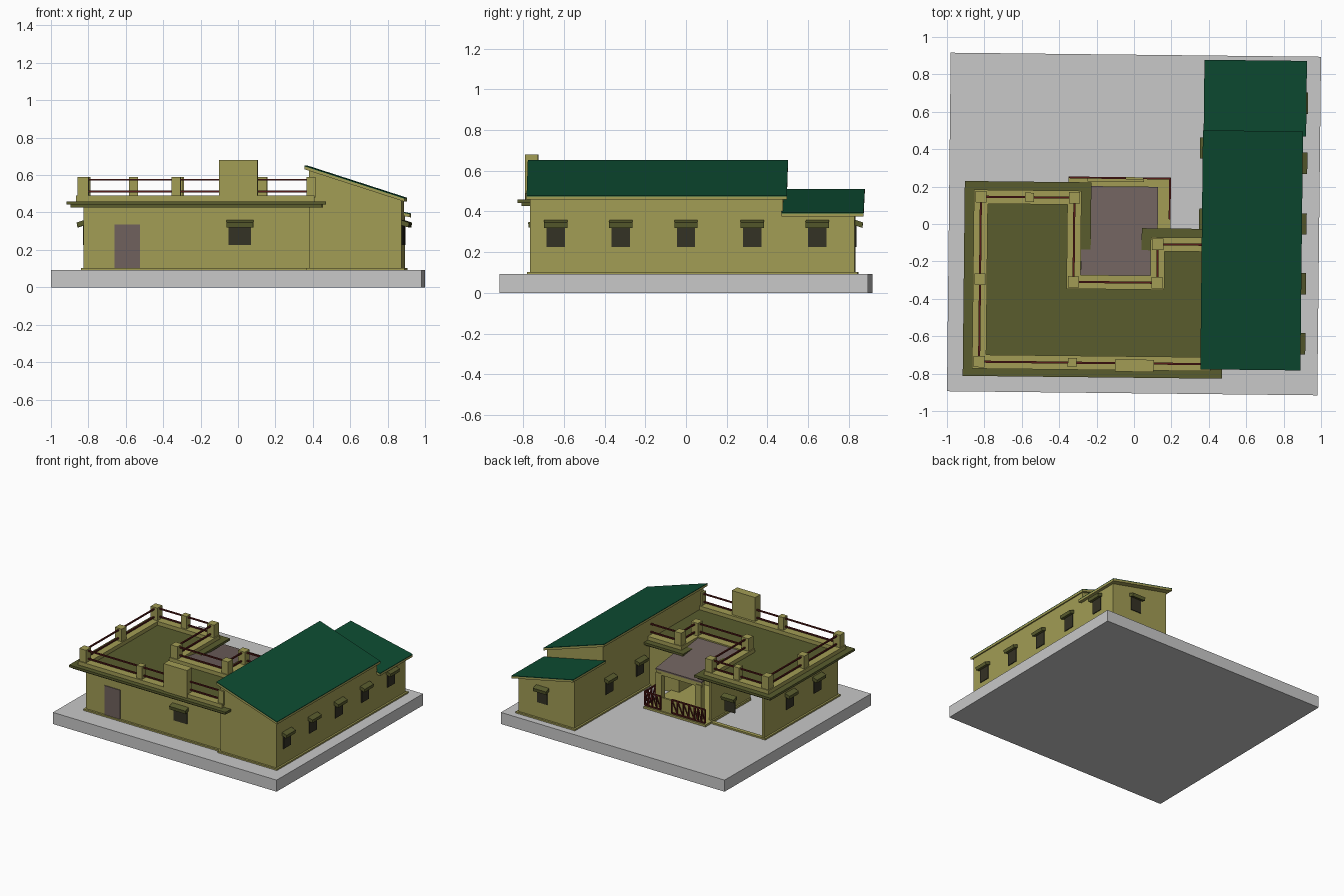
import bpy, bmesh, math
from mathutils import Matrix, Vector

if "Cube" in bpy.data.objects:
    bpy.data.objects.remove(bpy.data.objects["Cube"])

# the whole model is turned very slightly on the plot
TURN = Matrix.Rotation(-0.011, 4, 'Z')

def material(name, rgb):
    m = bpy.data.materials.new(name)
    m.diffuse_color = (*rgb, 1)
    m.use_nodes = True
    m.node_tree.nodes["Principled BSDF"].inputs["Base Color"].default_value = m.diffuse_color
    return m

TAN = material("tan_wall", (0.36, 0.335, 0.09))
OLIVE = material("dark_olive", (0.1, 0.107, 0.027))
GREEN = material("green_roof", (0.004, 0.072, 0.032))
GREY = material("grey_ground", (0.58, 0.58, 0.58))
BROWN = material("brown_grey", (0.16, 0.12, 0.11))
DARK = material("window_dark", (0.034, 0.032, 0.018))
RED = material("dark_red_rail", (0.1, 0.012, 0.01))

def finish(name, bm, mat, m=Matrix()):
    bmesh.ops.recalc_face_normals(bm, faces=bm.faces)
    bm.transform(TURN @ m)
    me = bpy.data.meshes.new(name)
    bm.to_mesh(me)
    bm.free()
    me.materials.append(mat)
    o = bpy.data.objects.new(name, me)
    bpy.context.collection.objects.link(o)
    return o

def prism(name, pts, axis, a, b, mat, m=Matrix()):
    """Extrude a 2D outline along an axis: z takes (x,y), y takes (x,z), x takes (y,z)."""
    place = {'z': lambda p, t: (p[0], p[1], t),
             'y': lambda p, t: (p[0], t, p[1]),
             'x': lambda p, t: (t, p[0], p[1])}[axis]
    bm = bmesh.new()
    f = bm.faces.new([bm.verts.new(place(p, a)) for p in pts])
    r = bmesh.ops.extrude_face_region(bm, geom=[f])
    d = Vector(place((0, 0), b - a))
    bmesh.ops.translate(bm, verts=[v for v in r['geom'] if isinstance(v, bmesh.types.BMVert)], vec=d)
    return finish(name, bm, mat, m)

def box(name, x0, x1, y0, y1, z0, z1, mat, m=Matrix()):
    return prism(name, [(x0, y0), (x1, y0), (x1, y1), (x0, y1)], 'z', z0, z1, mat, m)

def run(name, path, width, z0, z1, mat):
    """Boxes following an axis-aligned path."""
    h = width / 2
    for (ax, ay), (bx, by) in zip(path, path[1:]):
        box(name, min(ax, bx) - h, max(ax, bx) + h, min(ay, by) - h, max(ay, by) + h, z0, z1, mat)

def bar(name, p, q, t, mat):
    """Square bar between two points."""
    p, q = Vector(p), Vector(q)
    d = q - p
    m = Matrix.Translation(p) @ d.to_track_quat('Z', 'Y').to_matrix().to_4x4()
    box(name, -t / 2, t / 2, -t / 2, t / 2, 0, d.length, mat, m)

def window(x, y, deg, w=0.09):
    """Dark pane with a sloped hood; deg turns it from facing -y."""
    m = Matrix.Translation((x, y, 0)) @ Matrix.Rotation(math.radians(deg), 4, 'Z')
    box("window_pane", -w / 2, w / 2, -0.006, 0.002, 0.225, 0.34, DARK, m)
    hw = w / 2 + 0.012
    prism("window_hood", [(0.002, 0.36), (-0.04, 0.346), (-0.036, 0.32), (0.002, 0.332)],
          'x', -hw, hw, OLIVE, m)

# ground slab
box("ground_slab", -0.99, 0.99, -0.905, 0.905, 0, 0.092, GREY)

# long wing and lower annex, with single-pitch roofs
WL, WR = 0.388, 0.883
def wing(name, y0, y1, zl, zr, rx0, rx1, ry0, ry1):
    prism(name + "_walls", [(WL, 0.09), (WR, 0.09), (WR, zr), (WL, zl)], 'y', y0, y1, TAN)
    s = (zr - zl) / (WR - WL)
    a, b = zl + s * (rx0 - WL), zl + s * (rx1 - WL)
    prism(name + "_roof_board", [(rx0, a - 0.002), (rx1, b - 0.002), (rx1, b + 0.014), (rx0, a + 0.014)],
          'y', ry0, ry1, TAN)
    prism(name + "_roof_sheet", [(rx0, a + 0.014), (rx1, b + 0.014), (rx1, b + 0.019), (rx0, a + 0.019)],
          'y', ry0, ry1, GREEN)
    box(name + "_plinth", WL - 0.015, WR + 0.015, y0 - 0.015, y1 + 0.015, 0.09, 0.104, TAN)

wing("wing", -0.757, 0.485, 0.625, 0.465, 0.363, 0.898, -0.773, 0.505)
wing("annex", 0.48, 0.837, 0.488, 0.383, 0.367, 0.915, 0.478, 0.882)

for wy in (-0.63, -0.31, 0.01, 0.335):
    window(WR, wy, 90)
window(WR, 0.655, 90)
for wy in (0.03, 0.41):
    window(WL, wy, -90)
window(0.67, 0.837, 180)

# hollow flat-roofed house; its back end is open
walls = [(-0.807, 0.165), (-0.807, -0.725), (0.39, -0.725)]
run("house_wall", walls, 0.02, 0.09, 0.43, TAN)
run("courtyard_wall", [(-0.33, 0.155), (-0.33, -0.315), (0.135, -0.315), (0.135, -0.1), (0.39, -0.1)],
    0.02, 0.09, 0.43, TAN)
run("house_plinth", [(-0.815, 0.165), (-0.815, -0.733), (0.39, -0.733)], 0.034, 0.09, 0.104, TAN)
box("back_sill", -0.83, -0.32, 0.15, 0.18, 0.09, 0.104, TAN)

# flat roof slab in two steps
def slab(name, i, z0, z1):
    prism(name, [(-0.907 + i, -0.822 + i), (0.479 - i, -0.822 + i), (0.479 - i, -0.022 - i),
                 (0.042 + i, -0.022 - i), (0.042 + i, -0.225 - i), (-0.23 - i, -0.225 - i),
                 (-0.23 - i, 0.22 - i), (-0.907 + i, 0.22 - i)], 'z', z0, z1, OLIVE)
slab("roof_slab", 0, 0.442, 0.46)
slab("roof_slab_lower", 0.02, 0.428, 0.442)

# parapet, posts and two-bar railing
path = [(0.38, -0.745), (-0.82, -0.745), (-0.82, 0.137), (-0.32, 0.137),
        (-0.32, -0.313), (0.128, -0.313), (0.128, -0.107), (0.39, -0.107)]
run("parapet", path, 0.075, 0.455, 0.49, TAN)
for z in (0.512, 0.575):
    run("roof_rail", path, 0.011, z - 0.005, z + 0.005, RED)
corners = path[1:-1] + [(-0.82, -0.304)]
mids = [(-0.56, 0.137), (-0.322, -0.745), (0.398, -0.745)]
for pts, h in ((corners, 0.03), (mids, 0.024)):
    for px, py in pts:
        box("roof_post", px - h, px + h, py - h, py + h, 0.48, 0.59, TAN)
box("roof_front_block", -0.093, 0.114, -0.79, -0.725, 0.455, 0.68, TAN)

# front door and windows of the house
box("front_door", -0.653, -0.515, -0.741, -0.734, 0.104, 0.335, BROWN)
window(0.018, -0.735, 0, 0.12)
for wy in (-0.14, -0.48):
    window(-0.817, wy, -90)
window(-0.51, 0.165, 180)
window(-0.1, -0.305, 180)

# porch: floor, sloping roof, beam and pillars
box("porch_floor", -0.352, 0.195, -0.31, 0.25, 0.09, 0.108, TAN)
prism("porch_roof", [(-0.285, 0.47), (0.2, 0.4), (0.2, 0.411), (-0.285, 0.481)], 'x', -0.282, 0.127, BROWN)
box("porch_beam", -0.28, 0.125, 0.165, 0.195, 0.365, 0.402, TAN)
for px in (-0.25, 0.1):
    box("porch_pillar", px - 0.025, px + 0.025, 0.155, 0.2, 0.1, 0.38, TAN)

# porch railing with lattice
def lattice(p, q, n):
    p, q = Vector(p), Vector(q)
    lo, hi = Vector((0, 0, 0.12)), Vector((0, 0, 0.225))
    bar("porch_rail", p + lo, q + lo, 0.01, RED)
    bar("porch_rail", p + hi, q + hi, 0.01, RED)
    for i in range(n):
        a, b = p.lerp(q, i / n), p.lerp(q, (i + 1) / n)
        bar("porch_lattice", a + lo, b + hi, 0.007, RED)
        bar("porch_upright", a + lo, a + hi, 0.008, RED)
    bar("porch_upright", q + lo, q + hi, 0.008, RED)
lattice((-0.345, 0.245, 0), (-0.25, 0.245, 0), 3)
lattice((-0.25, 0.245, 0), (-0.05, 0.245, 0), 4)
lattice((0.05, 0.245, 0), (0.19, 0.245, 0), 4)
lattice((0.19, 0.245, 0), (0.19, 0.03, 0), 5)
box("porch_panel", -0.25, 0.05, 0.225, 0.24, 0.1, 0.215, TAN)
